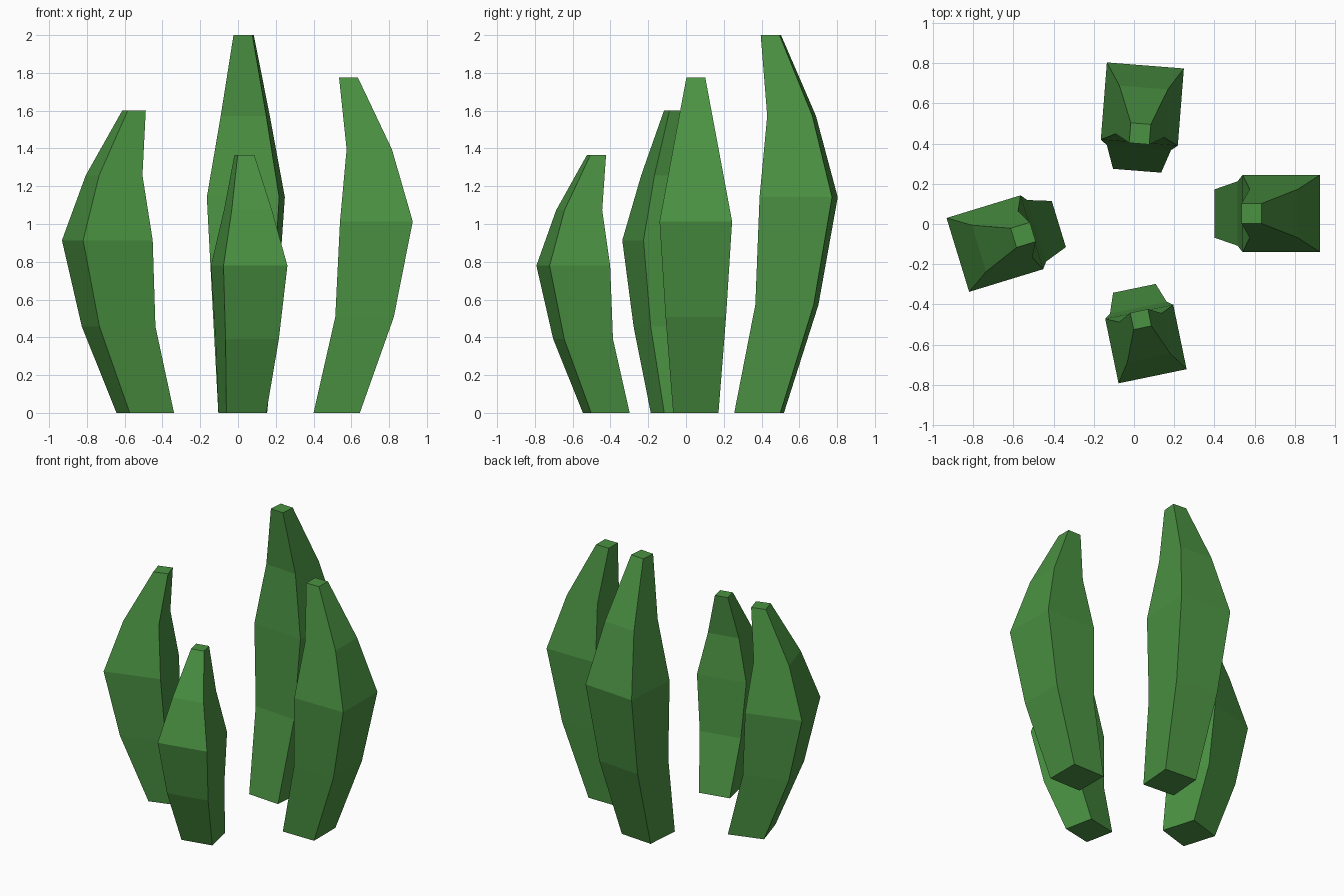
import bpy, bmesh
from math import radians
from mathutils import Matrix

if "Cube" in bpy.data.objects:
    bpy.data.objects.remove(bpy.data.objects["Cube"])

green = bpy.data.materials.new("leaf_green")
green.diffuse_color = (0.07, 0.29, 0.055, 1)
green.use_nodes = True
green.node_tree.nodes["Principled BSDF"].inputs["Base Color"].default_value = green.diffuse_color

# Cross-sections of a leaf: height fraction, inner radius, outer radius, half width
SECTIONS = [
    (0.000, -0.1225, 0.1225, 0.120),
    (0.286, -0.0075, 0.3025, 0.160),
    (0.571, 0.0175, 0.4025, 0.192),
    (0.786, 0.0525, 0.2925, 0.121),
    (1.000, 0.0125, 0.1125, 0.050),
]


def leaf(name, x, y, angle, height, depth=1.0, width=1.0):
    bm = bmesh.new()
    rings = []
    for z, inner, outer, half in SECTIONS:
        a, b, w = inner * depth, outer * depth, half * width
        rings.append([bm.verts.new((r, s, z * height))
                      for r, s in ((a, -w), (b, -w), (b, w), (a, w))])
    for low, high in zip(rings, rings[1:]):
        for i in range(4):
            j = (i + 1) % 4
            bm.faces.new((low[i], low[j], high[j], high[i]))
    bm.faces.new(rings[0][::-1])
    bm.faces.new(rings[-1])
    bmesh.ops.recalc_face_normals(bm, faces=bm.faces)
    bm.transform(Matrix.Translation((x, y, 0)) @ Matrix.Rotation(radians(angle), 4, "Z"))
    mesh = bpy.data.meshes.new(name)
    bm.to_mesh(mesh)
    bm.free()
    mesh.materials.append(green)
    bpy.context.collection.objects.link(bpy.data.objects.new(name, mesh))


# Four leaves around the centre, each bulging outwards
leaf("right_leaf", 0.5225, 0.052, 0, 1.775)
leaf("back_leaf", 0.025, 0.387, 85.5, 2.0)
leaf("left_leaf", -0.491, -0.036, 197, 1.6)
leaf("front_leaf", 0.023, -0.422, -78.3, 1.365, 0.85, 0.9)
